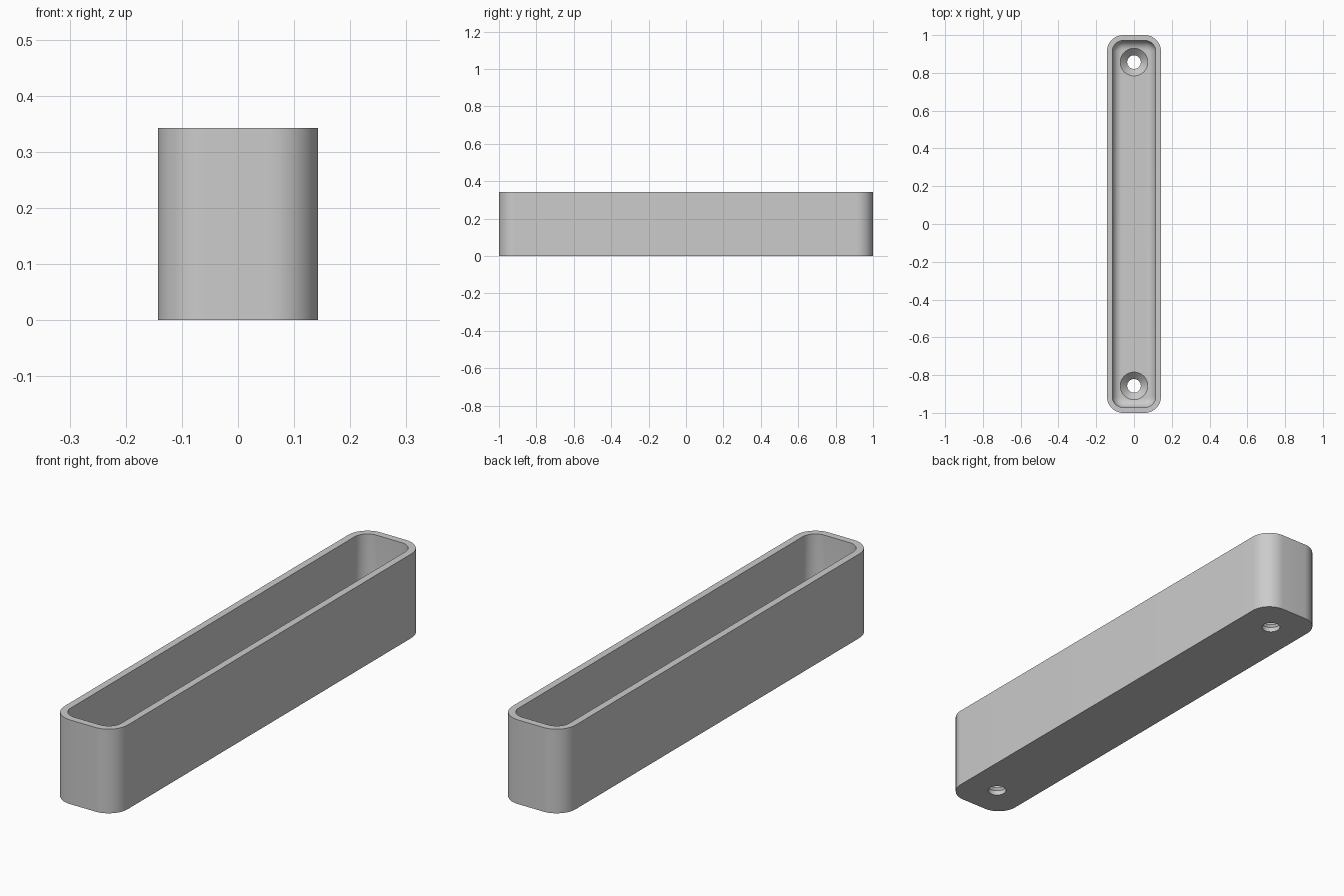
import bpy, bmesh
from math import sin, cos, pi

if "Cube" in bpy.data.objects:
    bpy.data.objects.remove(bpy.data.objects["Cube"])

HALF_X, HALF_Y, HEIGHT = 0.143, 1.0, 0.343
CORNER, WALL, FLOOR, FILLET = 0.086, 0.0286, 0.057, 0.05
HOLE_Y, HOLE_R, SINK_R = 0.857, 0.036, 0.073
STEPS = 12

grey = bpy.data.materials.new("plain grey")
grey.use_nodes = True
colour = (0.6, 0.6, 0.6, 1)
grey.diffuse_color = colour
grey.node_tree.nodes["Principled BSDF"].inputs["Base Color"].default_value = colour


def loft(name, rings):
    """Skin a stack of closed rings and cap both ends."""
    bm = bmesh.new()
    loops = [[bm.verts.new(p) for p in ring] for ring in rings]
    n = len(loops[0])
    for a, b in zip(loops, loops[1:]):
        for i in range(n):
            j = (i + 1) % n
            bm.faces.new((a[i], a[j], b[j], b[i]))
    bm.faces.new(loops[0][::-1])
    bm.faces.new(loops[-1])
    bmesh.ops.recalc_face_normals(bm, faces=bm.faces)
    mesh = bpy.data.meshes.new(name)
    bm.to_mesh(mesh)
    bm.free()
    mesh.materials.append(grey)
    obj = bpy.data.objects.new(name, mesh)
    bpy.context.collection.objects.link(obj)
    return obj


def rounded_ring(inset, z):
    r = CORNER - inset
    cx, cy = HALF_X - CORNER, HALF_Y - CORNER
    ring = []
    for q, (sx, sy) in enumerate(((1, 1), (-1, 1), (-1, -1), (1, -1))):
        for k in range(STEPS + 1):
            a = (q + k / STEPS) * pi / 2
            ring.append((sx * cx + r * cos(a), sy * cy + r * sin(a), z))
    return ring


def circle(r, y, z, n=48):
    return [(r * cos(2 * pi * i / n), y + r * sin(2 * pi * i / n), z) for i in range(n)]


# Tray: outer wall, rim, inner wall, filleted floor
rings = [rounded_ring(0, 0), rounded_ring(0, HEIGHT), rounded_ring(WALL, HEIGHT)]
for k in range(9):
    a = k / 8 * pi / 2
    rings.append(rounded_ring(WALL + FILLET * (1 - cos(a)), FLOOR + FILLET * (1 - sin(a))))
tray = loft("tray", rings)

# Countersunk screw holes near both ends
for side, y in (("front", -HOLE_Y), ("back", HOLE_Y)):
    cutter = loft(side + "_screw_hole_cutter", [
        circle(HOLE_R, y, -0.05), circle(HOLE_R, y, FLOOR - SINK_R + HOLE_R),
        circle(SINK_R, y, FLOOR), circle(SINK_R, y, FLOOR + 0.05)])
    cutter.hide_render = True
    cutter.hide_set(True)
    cut = tray.modifiers.new(side + " screw hole", "BOOLEAN")
    cut.operation, cut.solver, cut.object = "DIFFERENCE", "EXACT", cutter

# Bake the holes, then shade
bpy.context.view_layer.objects.active = tray
tray.select_set(True)
for m in list(tray.modifiers):
    cutter = m.object
    bpy.ops.object.modifier_apply(modifier=m.name)
    bpy.data.objects.remove(cutter)
bpy.ops.object.shade_smooth_by_angle(angle=pi / 6)
